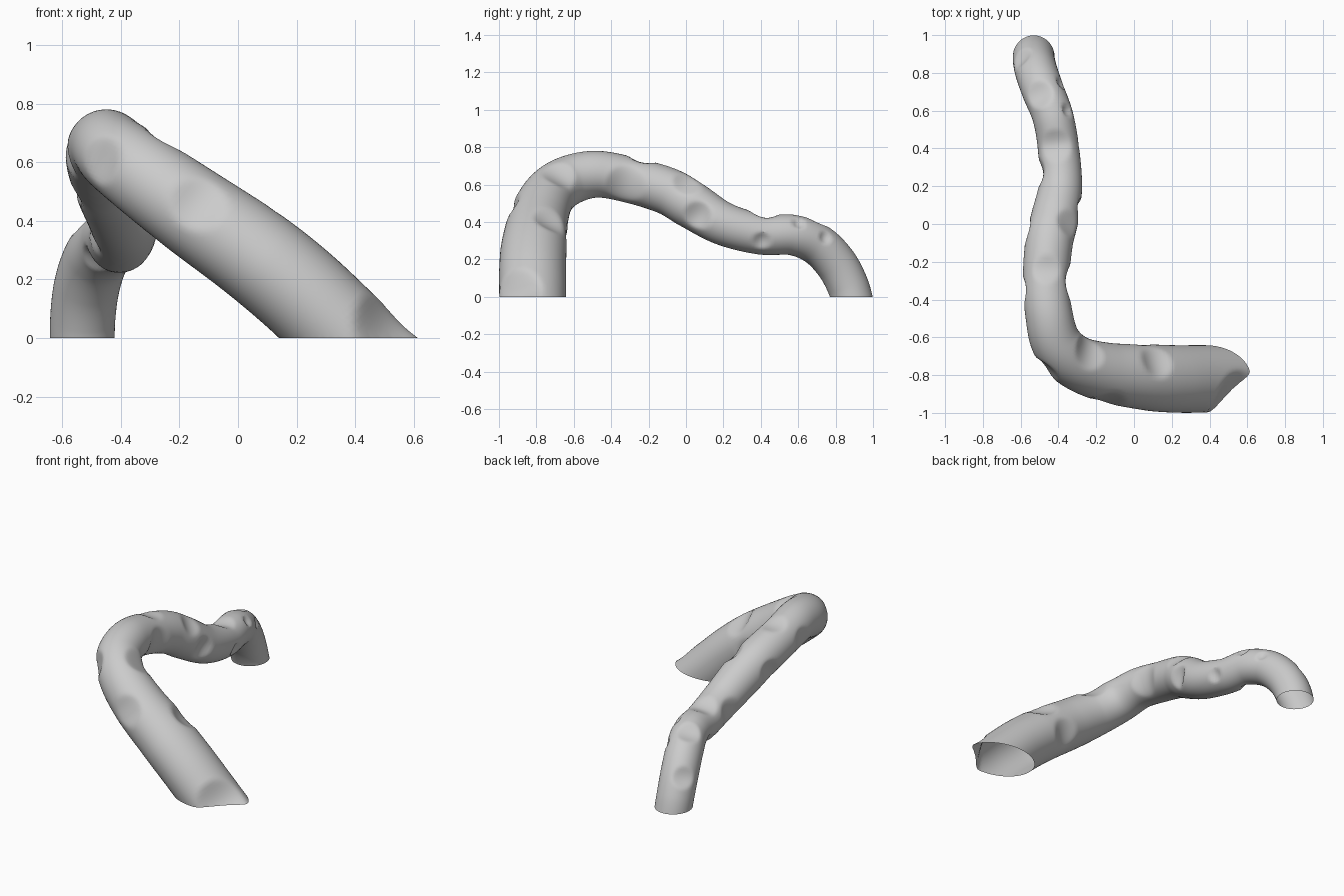
import bpy, bmesh
from math import cos, sin, pi
from mathutils import Vector
from mathutils.geometry import interpolate_bezier

if "Cube" in bpy.data.objects:
    bpy.data.objects.remove(bpy.data.objects["Cube"])

SIDES, STEPS = 56, 12

# Centre line of the bent tube: x, y, z, radius
PATH = [
    (0.60, -0.82, -0.20, 0.16), (0.38, -0.82, 0.0, 0.165), (0.21, -0.82, 0.16, 0.165),
    (0.05, -0.81, 0.29, 0.162), (-0.15, -0.785, 0.43, 0.153), (-0.31, -0.73, 0.545, 0.142),
    (-0.41, -0.63, 0.62, 0.133), (-0.45, -0.48, 0.655, 0.125), (-0.465, -0.3, 0.625, 0.123),
    (-0.45, -0.1, 0.565, 0.126), (-0.42, 0.03, 0.49, 0.126), (-0.39, 0.2, 0.39, 0.115),
    (-0.4, 0.4, 0.335, 0.109), (-0.43, 0.57, 0.33, 0.108), (-0.48, 0.7, 0.28, 0.111),
    (-0.515, 0.8, 0.18, 0.112), (-0.53, 0.865, 0.06, 0.111), (-0.53, 0.90, -0.06, 0.11)]

# Hollows pressed into the skin: point near the skin, reach, depth
DENTS = [
    ((0.56, -0.95, 0.06), 0.17, 0.06), ((-0.14, -0.95, 0.46), 0.10, 0.025),
    ((-0.47, -0.77, 0.6), 0.09, 0.025), ((0.12, -0.73, 0.42), 0.10, 0.03),
    ((-0.24, -0.68, 0.65), 0.10, 0.025), ((-0.33, -0.32, 0.6), 0.11, 0.025),
    ((-0.47, -0.24, 0.74), 0.08, 0.018), ((-0.29, 0.07, 0.44), 0.08, 0.03),
    ((-0.36, 0.0, 0.6), 0.08, 0.02), ((-0.28, 0.4, 0.29), 0.05, 0.02),
    ((-0.42, 0.42, 0.46), 0.09, 0.022), ((-0.35, 0.6, 0.4), 0.04, 0.018),
    ((-0.51, 0.69, 0.4), 0.08, 0.025), ((-0.38, 0.75, 0.32), 0.04, 0.015),
    ((-0.58, -0.05, 0.53), 0.08, 0.025), ((-0.52, 0.27, 0.37), 0.09, 0.022),
    ((-0.6, 0.88, 0.2), 0.07, 0.02), ((-0.6, -0.35, 0.62), 0.08, 0.02),
    ((0.0, -0.64, 0.25), 0.10, 0.025), ((-0.5, 0.5, 0.25), 0.07, 0.025)]


def catmull_rom(points, steps):
    """Smooth curve through the points, each a position with its radius."""
    pts = [Vector(p) for p in points]
    pts = [pts[0]] + pts + [pts[-1]]
    out = []
    for a, b, c, d in zip(pts, pts[1:], pts[2:], pts[3:]):
        for i in range(steps):
            t = i / steps
            out.append(0.5 * (2 * b + (c - a) * t + (2 * a - 5 * b + 4 * c - d) * t * t
                              + (3 * b - a - 3 * c + d) * t ** 3))
    return out + [pts[-1]]


# Tube skin, open at both ends
bm = bmesh.new()
line = catmull_rom(PATH, STEPS)
rings, centre = [], {}
for i, p in enumerate(line):
    mid = p.to_3d()
    along = (line[min(i + 1, len(line) - 1)] - line[max(i - 1, 0)]).to_3d().normalized()
    side = along.cross(Vector((0, 0, 1))).normalized()
    up = side.cross(along)
    wide = 1.08 if mid.y < -0.75 else 1.0
    wide = 1 + 0.08 * min(1, max(0, (mid.x + 0.3) / 0.4))
    ring = []
    for k in range(SIDES):
        a = 2 * pi * k / SIDES
        v = bm.verts.new(mid + p.w * (side * cos(a) * wide + up * sin(a)))
        centre[v] = mid
        ring.append(v)
    rings.append(ring)
for r, s in zip(rings, rings[1:]):
    for k in range(SIDES):
        n = (k + 1) % SIDES
        bm.faces.new((r[k], r[n], s[n], s[k]))

# Press each hollow straight towards the centre line
for point, reach, depth in DENTS:
    hub = min(bm.verts, key=lambda v: (v.co - Vector(point)).length)
    spot, inward = hub.co.copy(), (centre[hub] - hub.co).normalized()
    for v in bm.verts:
        q = (v.co - spot).length / reach
        if q < 1:
            v.co += inward * depth * (1 - q * q) ** 1.3

# Cut both feet level with the floor
bmesh.ops.bisect_plane(bm, geom=bm.verts[:] + bm.edges[:] + bm.faces[:], dist=1e-5,
                       plane_co=(0, 0, 0), plane_no=(0, 0, 1), clear_inner=True)
bmesh.ops.recalc_face_normals(bm, faces=bm.faces[:])
mesh = bpy.data.meshes.new("bent_tube")
bm.to_mesh(mesh)
bm.free()
tube = bpy.data.objects.new("bent_tube", mesh)
bpy.context.collection.objects.link(tube)

# Plain grey
grey = bpy.data.materials.new("plain_grey")
grey.use_nodes = True
colour = (0.6, 0.6, 0.6, 1)
grey.diffuse_color = colour
grey.node_tree.nodes["Principled BSDF"].inputs["Base Color"].default_value = colour
mesh.materials.append(grey)

bpy.context.view_layer.objects.active = tube
tube.select_set(True)
bpy.ops.object.shade_smooth_by_angle(angle=0.6)
